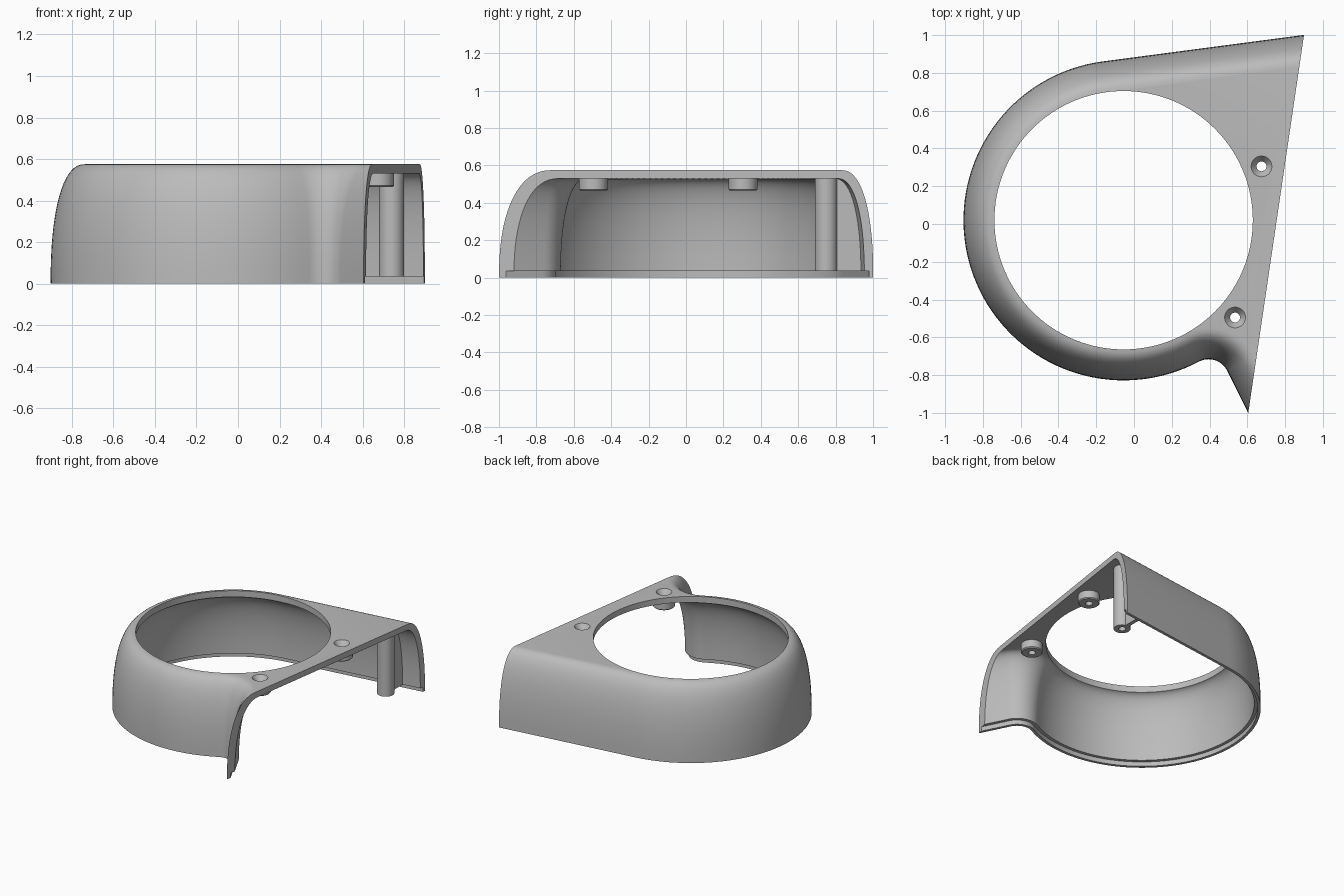
import bpy, bmesh, math
from mathutils import Vector

cube = bpy.data.objects.get("Cube")
if cube:
    bpy.data.objects.remove(cube)

HEIGHT, CEILING, LEDGE = 0.575, 0.53, 0.035
CENTRE, RADIUS = Vector((-0.055, 0.02)), 0.848
FILLET_CENTRE, FILLET = Vector((0.395, -0.826)), 0.11
CUT_A, CUT_B = Vector((0.605, -1.0)), Vector((0.9, 1.0))
SCREWS = [(0.675, 0.305), (0.535, -0.495)]

grey = bpy.data.materials.new("plain_grey")
grey.use_nodes = True
grey.diffuse_color = (0.5, 0.5, 0.5, 1)
grey.node_tree.nodes["Principled BSDF"].inputs["Base Color"].default_value = grey.diffuse_color


def polar(a, r):
    return Vector((math.cos(a), math.sin(a))) * r


def outline(d):
    """Plan outline moved inward by d; its open ends run past the cut."""
    start = math.radians(97.5)
    gap = FILLET_CENTRE - CENTRE
    end = math.atan2(gap.y, gap.x) + math.tau
    last = math.radians(26.6)
    arc = [CENTRE + polar(start + (end - start) * i / 72, RADIUS - d) for i in range(73)]
    a0 = end - math.pi
    fillet = [FILLET_CENTRE + polar(a0 + (last - a0) * i / 16, FILLET + d) for i in range(17)]
    first = arc[0] + polar(start - math.pi / 2, 1.3)
    tail = fillet[-1] + polar(last - math.pi / 2, 0.5)
    return [first] + arc + fillet[1:] + [tail]


def dome(base, width, top, bottom=0.0, steps=18):
    """Wall profile as (inset, z): upright below, rounding over to flat."""
    pts = []
    for i in range(steps + 1):
        a = math.pi / 2 * i / steps
        z = top * math.sin(a) ** (2 / 2.3)
        if z >= bottom:
            pts.append((base + width * (1 - math.cos(a) ** (2 / 2.3)), z))
    return pts


def finish(name, bm):
    bmesh.ops.recalc_face_normals(bm, faces=bm.faces)
    mesh = bpy.data.meshes.new(name)
    bm.to_mesh(mesh)
    bm.free()
    mesh.materials.append(grey)
    obj = bpy.data.objects.new(name, mesh)
    bpy.context.collection.objects.link(obj)
    return obj


def loft(name, loops):
    """Closed solid through stacked loops of equal length."""
    bm = bmesh.new()
    rings = [[bm.verts.new(p) for p in loop] for loop in loops]
    for low, high in zip(rings, rings[1:]):
        for i in range(len(low)):
            j = (i + 1) % len(low)
            bm.faces.new((low[i], low[j], high[j], high[i]))
    bm.faces.new(rings[0][::-1])
    bm.faces.new(rings[-1])
    return finish(name, bm)


def plan_solid(name, profile):
    return loft(name, [[(p.x, p.y, z) for p in outline(d)] for d, z in profile])


def turned(name, x, y, profile, n=48):
    """Solid of revolution from (radius, z) pairs."""
    return loft(name, [[(x + r * math.cos(math.tau * i / n), y + r * math.sin(math.tau * i / n), z)
                        for i in range(n)] for r, z in profile])


def select(obj):
    bpy.ops.object.select_all(action="DESELECT")
    obj.select_set(True)
    bpy.context.view_layer.objects.active = obj


def cut(obj, cutter):
    select(obj)
    mod = obj.modifiers.new("cut", "BOOLEAN")
    mod.operation, mod.solver, mod.object = "DIFFERENCE", "EXACT", cutter
    bpy.ops.object.modifier_apply(modifier=mod.name)
    bpy.data.objects.remove(cutter)


def smooth(obj):
    select(obj)
    bpy.ops.object.shade_smooth_by_angle(angle=math.radians(30))


# Housing shell, hollow with a stepped bottom rim
shell = plan_solid("housing_shell", dome(0, 0.165, HEIGHT))
rim = [(0.022, -0.1), (0.022, LEDGE), (0.046, LEDGE)]
cut(shell, plan_solid("cavity", rim + dome(0.046, 0.14, CEILING, LEDGE + 0.01)))

# Round opening in the top
cut(shell, turned("opening", CENTRE.x, CENTRE.y, [(0.684, 0.4), (0.684, 0.7)], 128))

# Slanted open end
along = (CUT_B - CUT_A).normalized()
side = Vector((along.y, -along.x))
a, b = CUT_A - along, CUT_B + along
corners = [a, a + side * 2, b + side * 2, b]
cut(shell, loft("end_cut", [[(p.x, p.y, z) for p in corners] for z in (-0.5, 1)]))

# Countersunk screw holes with bosses beneath
for i, (x, y) in enumerate(SCREWS):
    sink = [(0.026, 0.3), (0.026, 0.535), (0.055, HEIGHT), (0.055, 0.7)]
    cut(shell, turned("countersink", x, y, sink))
    boss = turned(f"screw_boss_{i + 1}", x, y, [(0.07, 0.465), (0.077, 0.472), (0.077, CEILING + 0.002)])
    cut(boss, turned("bore", x, y, [(0.026, 0.3), (0.026, 0.7)]))
    smooth(boss)
smooth(shell)

# Tall mounting post with a blind hole
PX, PY = 0.74, 0.75
post = turned("mounting_post", PX, PY, [(0.06, LEDGE), (0.06, CEILING + 0.005)])
cut(post, turned("bore", PX, PY, [(0.026, -0.1), (0.026, 0.3)]))
smooth(post)

# Thin rib joining the post to the back wall
wall_y = CENTRE.y + RADIUS / math.cos(math.radians(7.5)) + (PX - CENTRE.x) * math.tan(math.radians(7.5))
edge = [(wall_y - d, z) for d, z in dome(0.03, 0.15, CEILING + 0.01, LEDGE)]
edge = [(edge[0][0], LEDGE)] + edge + [(PY + 0.05, CEILING + 0.01), (PY + 0.05, LEDGE)]
loft("post_rib", [[(PX + s, y, z) for y, z in edge] for s in (-0.015, 0.015)])
